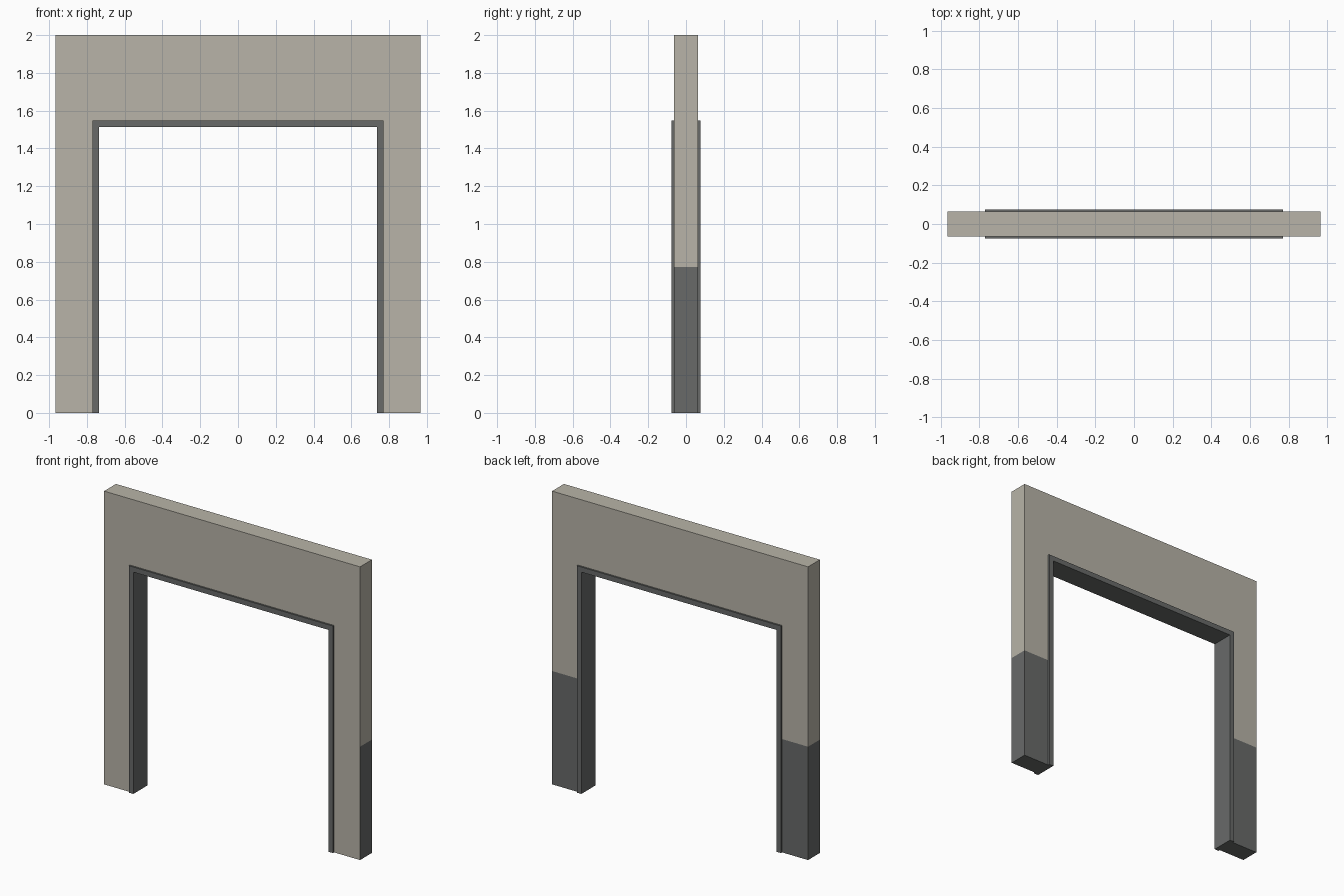
import bpy, bmesh

if "Cube" in bpy.data.objects:
    bpy.data.objects.remove(bpy.data.objects["Cube"])

# Overall sizes
WALL_X, WALL_Y, WALL_Z = 0.966, 0.064, 2.0
TRIM_X, TRIM_Y, TRIM_Z = 0.77, 0.076, 1.548
OPEN_X, OPEN_Z = 0.737, 1.513
SPLIT_Z = 0.773


def material(name, rgb):
    m = bpy.data.materials.new(name)
    m.diffuse_color = (*rgb, 1)
    m.use_nodes = True
    m.node_tree.nodes["Principled BSDF"].inputs["Base Color"].default_value = m.diffuse_color
    return m


stone = material("warm grey plaster", (0.479, 0.456, 0.392))
dark = material("dark grey", (0.138, 0.144, 0.141))


def portal(name, ox, oz, ix, iz, hy, mats, split=None):
    """Upside-down U outline, extruded along y."""
    bm = bmesh.new()
    outline = [(-ox, 0), (-ix, 0), (-ix, iz), (ix, iz),
               (ix, 0), (ox, 0), (ox, oz), (-ox, oz)]
    face = bm.faces.new([bm.verts.new((x, -hy, z)) for x, z in outline])
    ext = bmesh.ops.extrude_face_region(bm, geom=[face])["geom"]
    bmesh.ops.translate(bm, vec=(0, 2 * hy, 0),
                        verts=[v for v in ext if isinstance(v, bmesh.types.BMVert)])
    if split:
        bmesh.ops.bisect_plane(bm, geom=bm.verts[:] + bm.edges[:] + bm.faces[:],
                               plane_co=(0, 0, split), plane_no=(0, 0, 1))
    bmesh.ops.recalc_face_normals(bm, faces=bm.faces[:])
    # Dark lower band on every side except the front
    if split:
        for f in bm.faces:
            low = f.calc_center_median().z < split
            f.material_index = int(low and f.normal.y > -0.5)
    mesh = bpy.data.meshes.new(name)
    bm.to_mesh(mesh)
    bm.free()
    for m in mats:
        mesh.materials.append(m)
    ob = bpy.data.objects.new(name, mesh)
    bpy.context.collection.objects.link(ob)
    return ob


# Wall around the doorway, with painted lower band
portal("wall", WALL_X, WALL_Z, TRIM_X, TRIM_Z, WALL_Y, [stone, dark], SPLIT_Z)
# Slim door lining, standing slightly proud of the wall
portal("door_frame", TRIM_X, TRIM_Z, OPEN_X, OPEN_Z, TRIM_Y, [dark])
